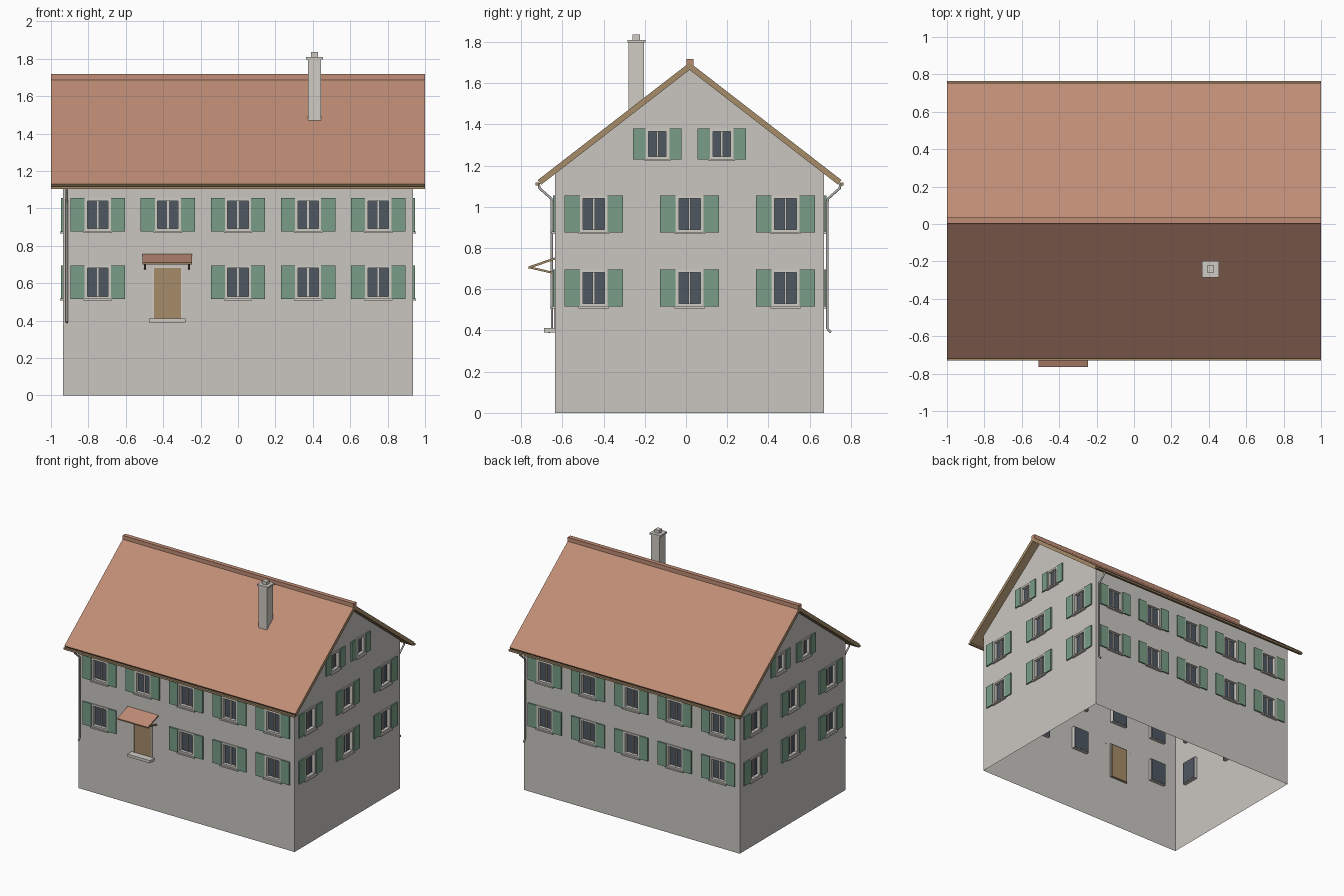
import bpy, bmesh, math
from mathutils import Matrix, Vector

if "Cube" in bpy.data.objects:
    bpy.data.objects.remove(bpy.data.objects["Cube"])


def material(name, r, g, b):
    m = bpy.data.materials.new(name)
    lin = [((c / 255 + 0.055) / 1.055) ** 2.4 for c in (r, g, b)]
    m.diffuse_color = (*lin, 1)
    m.use_nodes = True
    m.node_tree.nodes["Principled BSDF"].inputs["Base Color"].default_value = m.diffuse_color
    return m


PLASTER = material("plaster", 202, 198, 192)
STONE = material("pale stone", 208, 204, 197)
TILE = material("terracotta tile", 192, 141, 118)
WOOD = material("tan wood", 166, 140, 106)
GREEN = material("shutter green", 120, 157, 134)
GLASS = material("dark glass", 78, 87, 97)
METAL = material("grey metal", 178, 175, 170)

YC = 0.0175                  # ridge line
HX, HY = 0.935, 0.6525       # half size of the house
RIDGE, SLOPE, THICK = 1.70, 0.774, 0.028
COS = 1 / math.hypot(1, SLOPE)


def box(bm, lo, hi, M=Matrix()):
    size = [h - l for l, h in zip(lo, hi)]
    mid = [(h + l) / 2 for l, h in zip(lo, hi)]
    mat = M @ Matrix.Translation(mid) @ Matrix.Diagonal((*size, 1))
    bmesh.ops.create_cube(bm, size=1, matrix=mat)


def finish(name, bm, *mats, recalc=True):
    if recalc:
        bmesh.ops.recalc_face_normals(bm, faces=bm.faces[:])
    me = bpy.data.meshes.new(name)
    bm.to_mesh(me)
    bm.free()
    for m in mats:
        me.materials.append(m)
    ob = bpy.data.objects.new(name, me)
    bpy.context.collection.objects.link(ob)
    return ob


def wall_frame(origin, u, n):
    """Local axes: x along the wall, y outward, z up."""
    M = Matrix((u, n, (0, 0, 1))).transposed().to_4x4()
    M.translation = origin
    return M


# Window layout per wall: (centre, bottom, top, width, shutter width)
COLS = [-0.75, -0.375, 0, 0.375, 0.75]
upper = [(u, 0.877, 1.055, 0.14, 0.075) for u in COLS]
lower = [(u, 0.515, 0.695, 0.14, 0.075) for u in COLS]
side = [(u, z, z + 0.18, 0.135, 0.075) for u in (-0.465, 0, 0.465) for z in (0.515, 0.875)]
side += [(u, 1.23, 1.38, 0.115, 0.06) for u in (-0.156, 0.156)]
DOOR = (-0.45, -0.305, 0.405, 0.68)

walls = [
    (wall_frame((0, YC - HY, 0), (1, 0, 0), (0, -1, 0)), HX, upper + lower[:1] + lower[2:], [DOOR]),
    (wall_frame((0, YC + HY, 0), (1, 0, 0), (0, 1, 0)), HX, upper + lower, []),
    (wall_frame((HX, YC, 0), (0, 1, 0), (1, 0, 0)), HY, side, []),
    (wall_frame((-HX, YC, 0), (0, 1, 0), (-1, 0, 0)), HY, side, []),
]

shell, frames, glass, shutters, sills = [bmesh.new() for _ in range(5)]
for M, half, windows, doors in walls:
    # Wall sheet with real openings
    holes = [(u - w / 2, u + w / 2, z0, z1) for u, z0, z1, w, s in windows] + doors
    us = sorted({-half, half, *[round(v, 4) for h in holes for v in h[:2]]})
    zs = sorted({0, 1.68, *[round(v, 4) for h in holes for v in h[2:]]})
    normal = M.to_3x3() @ Vector((0, 1, 0))
    for a, b in zip(us, us[1:]):
        for c, d in zip(zs, zs[1:]):
            mu, mz = (a + b) / 2, (c + d) / 2
            if any(h[0] < mu < h[1] and h[2] < mz < h[3] for h in holes):
                continue
            f = shell.faces.new([shell.verts.new(M @ Vector((u, 0, z)))
                                 for u, z in ((a, c), (b, c), (b, d), (a, d))])
            f.normal_update()
            if f.normal.dot(normal) < 0:
                f.normal_flip()
    # Windows and shutters
    for u, z0, z1, w, s in windows:
        l, r, t = u - w / 2, u + w / 2, 0.015
        for lo, hi in (((l, z0), (l + t, z1)), ((r - t, z0), (r, z1)),
                       ((l + t, z0), (r - t, z0 + t)), ((l + t, z1 - t), (r - t, z1))):
            box(frames, (lo[0], -0.025, lo[1]), (hi[0], 0.007, hi[1]), M)
        box(frames, (u - 0.005, -0.022, z0 + t), (u + 0.005, -0.01, z1 - t), M)
        box(glass, (l + 0.004, -0.027, z0 + 0.004), (r - 0.004, -0.018, z1 - 0.004), M)
        box(sills, (l - 0.006, 0, z0 - 0.008), (r + 0.006, 0.018, z0 + 0.002), M)
        for a, b in ((l - s, l), (r, r + s)):
            box(shutters, (a, 0.001, z0), (b, 0.011, z1), M)

# Trim the walls under the roof
bmesh.ops.remove_doubles(shell, verts=shell.verts[:], dist=1e-4)
for sgn in (-1, 1):
    bmesh.ops.bisect_plane(shell, geom=shell.verts[:] + shell.edges[:] + shell.faces[:],
                           plane_co=(0, YC, RIDGE - THICK / COS), plane_no=(0, sgn * SLOPE, 1),
                           clear_outer=True)
finish("house_walls", shell, PLASTER, recalc=False)
finish("window_frames", frames, STONE)
finish("window_glass", glass, GLASS)
finish("shutters", shutters, GREEN)
finish("window_sills", sills, STONE)


def slab(name, profile, x0, x1):
    """Extruded side profile; upward faces tiled, the rest wood."""
    bm = bmesh.new()
    f = bm.faces.new([bm.verts.new((x0, y, z)) for y, z in profile])
    ext = bmesh.ops.extrude_face_region(bm, geom=[f])["geom"]
    bmesh.ops.translate(bm, vec=(x1 - x0, 0, 0),
                        verts=[v for v in ext if isinstance(v, bmesh.types.BMVert)])
    bmesh.ops.recalc_face_normals(bm, faces=bm.faces[:])
    for face in bm.faces:
        face.material_index = 0 if face.normal.z > 0.3 else 1
    return finish(name, bm, TILE, WOOD)


# Gabled roof
RUN = 0.737
zr, ze = RIDGE, RIDGE - RUN * SLOPE
iy, iz = RUN - THICK * SLOPE * COS, ze - THICK * COS
slab("roof", [(YC - RUN, ze), (YC, zr), (YC + RUN, ze), (YC + iy, iz),
              (YC, zr - THICK / COS), (YC - iy, iz)], -1, 1)
bm = bmesh.new()
box(bm, (-1, YC - 0.016, 1.685), (1, YC + 0.018, 1.718))
finish("ridge_cap", bm, TILE)

# Gutters along the eaves
bm = bmesh.new()
for s in (-1, 1):
    y = YC + s * (RUN + 0.002)
    box(bm, (-1, y - 0.008, ze - 0.026), (1, y + 0.008, ze - 0.012))
finish("gutters", bm, WOOD)

# Downpipes at opposite corners
for name, s in (("front_downpipe", -1), ("back_downpipe", 1)):
    path = [(0.733, 1.115), (0.728, 1.09), (0.672, 1.04), (0.668, 1.02), (0.668, 0.41), (0.685, 0.39)]
    cu = bpy.data.curves.new(name, "CURVE")
    cu.dimensions, cu.bevel_depth, cu.bevel_resolution = "3D", 0.007, 1
    cu.use_fill_caps = True
    sp = cu.splines.new("POLY")
    sp.points.add(len(path) - 1)
    for p, (d, z) in zip(sp.points, path):
        p.co = (s * 0.915, YC + s * d, z, 1)
    cu.materials.append(METAL)
    bpy.context.collection.objects.link(bpy.data.objects.new(name, cu))

# Chimney with cap slab and pot
bm = bmesh.new()
box(bm, (0.373, -0.279, 1.42), (0.445, -0.203, 1.80))
box(bm, (0.364, -0.285, 1.797), (0.454, -0.197, 1.81))
box(bm, (0.39, -0.26, 1.81), (0.428, -0.222, 1.835))
finish("chimney", bm, STONE)

# Entrance: door, surround, step
FY = YC - HY
bm = bmesh.new()
box(bm, (DOOR[0], FY - 0.002, DOOR[2]), (DOOR[1], FY + 0.02, DOOR[3]))
finish("door", bm, WOOD)
bm = bmesh.new()
for a, b in ((DOOR[0] - 0.008, DOOR[0]), (DOOR[1], DOOR[1] + 0.008)):
    box(bm, (a, FY - 0.006, DOOR[2]), (b, FY + 0.01, DOOR[3]))
box(bm, (DOOR[0] - 0.008, FY - 0.006, DOOR[3]), (DOOR[1] + 0.008, FY + 0.01, DOOR[3] + 0.01))
finish("door_surround", bm, STONE)
bm = bmesh.new()
box(bm, (-0.476, -0.69, 0.39), (-0.28, FY, 0.411))
finish("door_step", bm, STONE)

# Canopy over the door with two braces
slab("canopy", [(-0.765, 0.71), (FY, 0.755), (FY, 0.744), (-0.763, 0.699)], -0.51, -0.245)
bm = bmesh.new()
for x in (-0.497, -0.262):
    tilt = Matrix.Translation((x, -0.69, 0.69)) @ Matrix.Rotation(math.radians(-13), 4, "X")
    box(bm, (-0.005, -0.066, -0.005), (0.005, 0.057, 0.005), tilt)
finish("canopy_braces", bm, WOOD)
